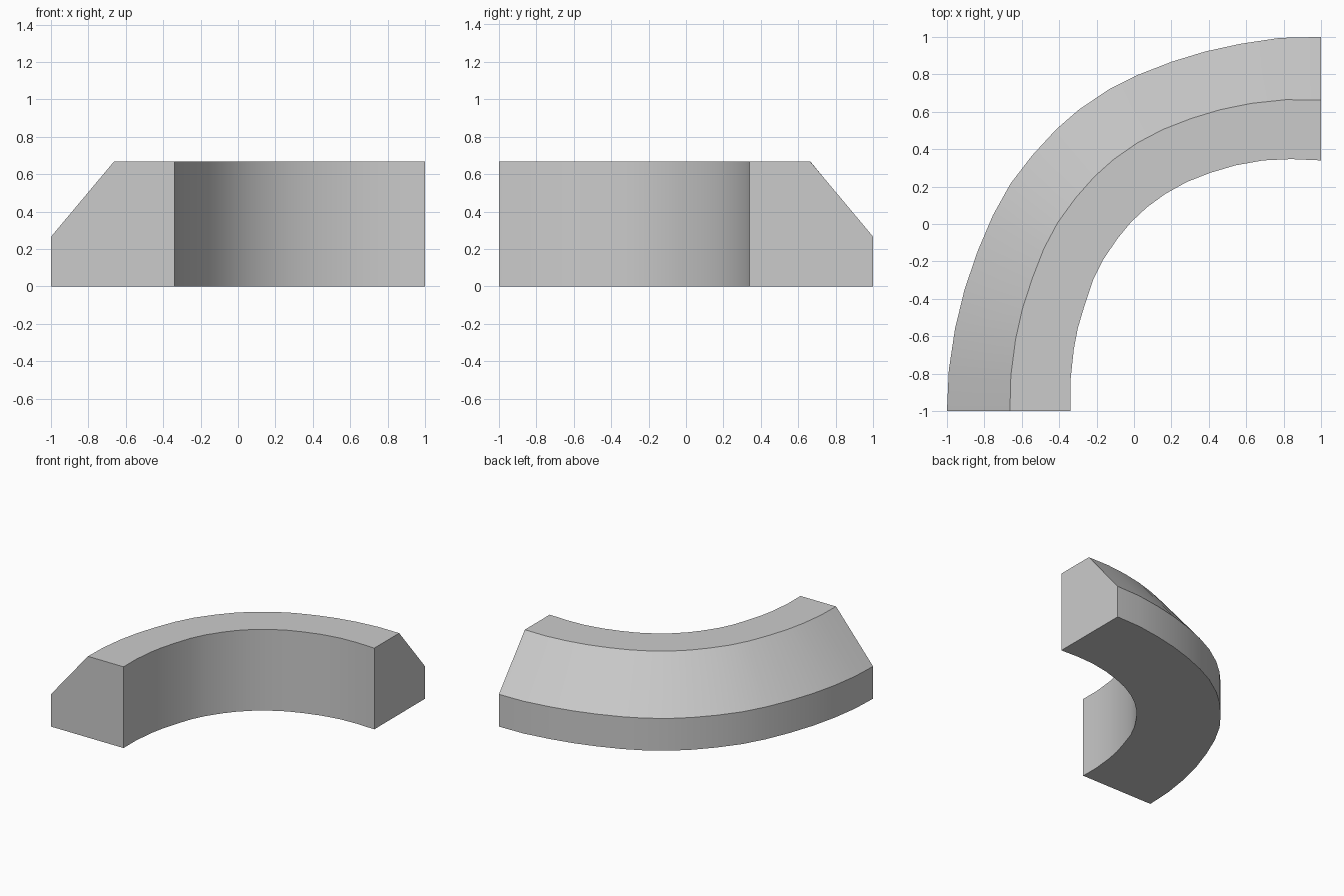
import bpy, bmesh, math
from mathutils import Vector

if "Cube" in bpy.data.objects:
    bpy.data.objects.remove(bpy.data.objects["Cube"])

# Plan rails of the quarter bend, from the front-left end to the back-right end
OUTER = [(-1, -1), (-.99, -.78), (-.957, -.56), (-.906, -.35), (-.836, -.145),
         (-.755, .045), (-.66, .216), (-.545, .366), (-.414, .508), (-.294, .612),
         (-.134, .72), (.02, .797), (.203, .868), (.38, .922), (.567, .963),
         (.78, .995), (1, 1)]
INNER = [(-.34, -1), (-.34, -.84), (-.322, -.67), (-.3, -.555), (-.262, -.428),
         (-.219, -.3), (-.166, -.193), (-.09, -.08), (-.016, .01), (.07, .09),
         (.166, .16), (.283, .225), (.406, .273), (.54, .313), (.69, .34),
         (.84, .347), (1, .34)]

# Bevelled kerb section: (fraction from outer to inner rail, height)
SECTION = [(0, 0), (0, .265), (.51, .667), (1, .667), (1, 0)]

bm = bmesh.new()
rings = []
for o, i in zip(OUTER, INNER):
    o, i = Vector(o), Vector(i)
    rings.append([bm.verts.new((*o.lerp(i, f), z)) for f, z in SECTION])

# Walls, slope, top and underside
n = len(SECTION)
for a, b in zip(rings, rings[1:]):
    for k in range(n):
        m = (k + 1) % n
        bm.faces.new((a[k], a[m], b[m], b[k]))

# Flat end caps
bm.faces.new(rings[0])
bm.faces.new(rings[-1])
bmesh.ops.recalc_face_normals(bm, faces=bm.faces)

mesh = bpy.data.meshes.new("curved_kerb")
bm.to_mesh(mesh)
bm.free()
kerb = bpy.data.objects.new("curved_kerb", mesh)
bpy.context.collection.objects.link(kerb)
bpy.context.view_layer.objects.active = kerb
kerb.select_set(True)
bpy.ops.object.shade_smooth_by_angle(angle=math.radians(30))
